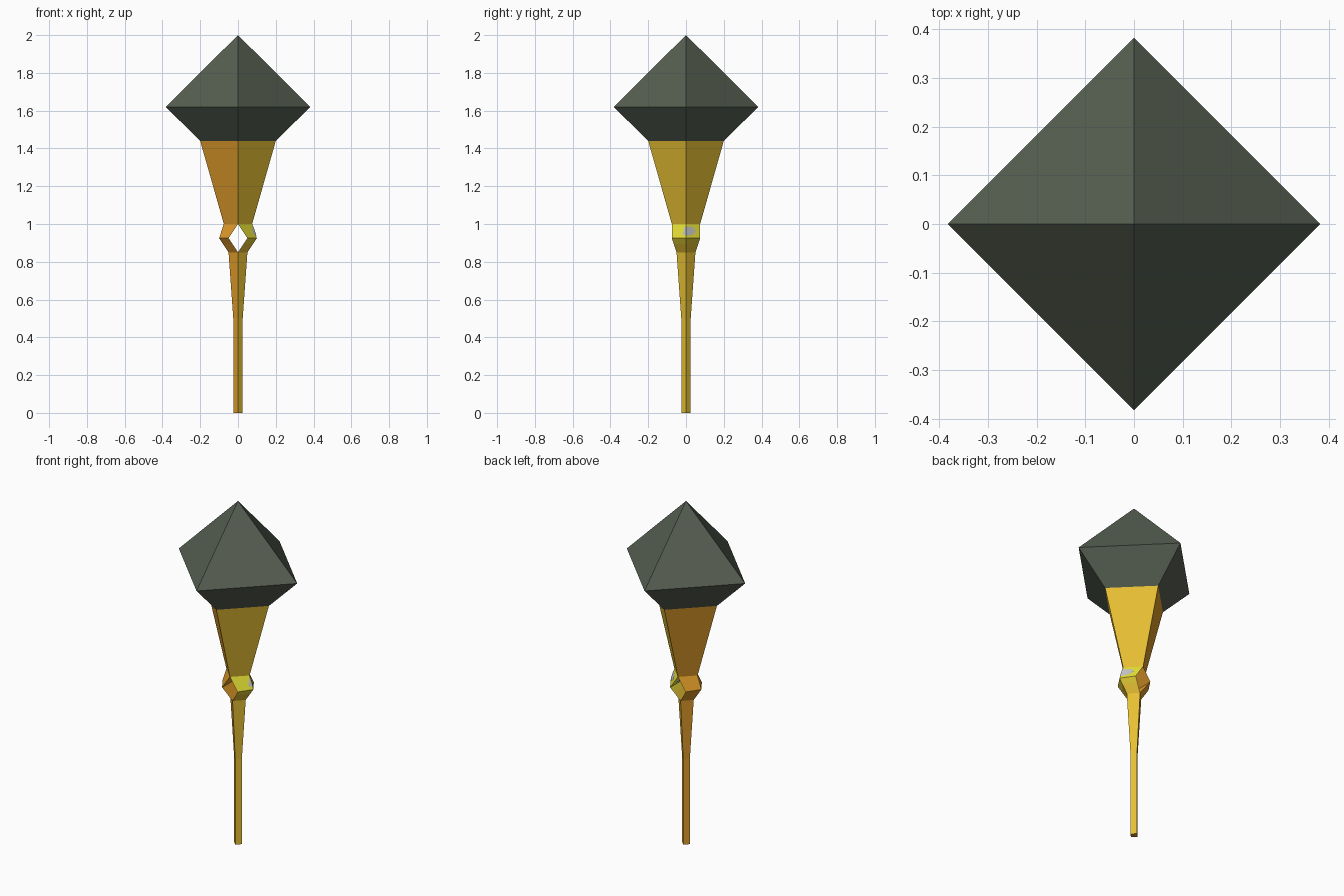
import bpy
import math

if "Cube" in bpy.data.objects:
    bpy.data.objects.remove(bpy.data.objects["Cube"])


def material(name, r, g, b):
    def lin(c):
        c /= 255
        return c / 12.92 if c <= 0.04045 else ((c + 0.055) / 1.055) ** 2.4
    m = bpy.data.materials.new(name)
    m.diffuse_color = (lin(r), lin(g), lin(b), 1)
    m.use_nodes = True
    m.node_tree.nodes["Principled BSDF"].inputs["Base Color"].default_value = m.diffuse_color
    return m


YELLOW = material("gold_yellow", 235, 195, 52)
ORANGE = material("amber_orange", 225, 156, 42)
LIME = material("lime_yellow", 238, 232, 56)
OLIVE = material("olive_yellow", 226, 205, 52)
STONE = material("grey_green_stone", 86, 94, 80)
GREY = material("light_grey", 198, 198, 196)


def make(name, verts, faces, mats, rule):
    """Mesh object whose faces are coloured by rule(face centre) -> slot."""
    me = bpy.data.meshes.new(name)
    me.from_pydata(verts, [], faces)
    for m in mats:
        me.materials.append(m)
    for p in me.polygons:
        p.material_index = rule(p.center)
    ob = bpy.data.objects.new(name, me)
    bpy.context.collection.objects.link(ob)
    return ob


def loft(name, rings, mats, rule, cap=False):
    """Join equal-sized counter-clockwise rings from bottom to top."""
    n = len(rings[0])
    verts = [v for ring in rings for v in ring]
    faces = [(k * n + i, k * n + (i + 1) % n, (k + 1) * n + (i + 1) % n, (k + 1) * n + i)
             for k in range(len(rings) - 1) for i in range(n)]
    if cap:
        faces.append(tuple(reversed(range(n))))
    return make(name, verts, faces, mats, rule)


def diamond(r, z):
    return [(r, 0, z), (0, r, z), (-r, 0, z), (0, -r, z)]


def by_side(c):
    return 0 if c.x > 0.001 else 1


# handle and flared cup: yellow on +x, orange on -x
loft("handle", [diamond(0.025, 0), diamond(0.025, 0.5), diamond(0.05, 0.85)],
     [YELLOW, ORANGE], by_side, cap=True)
loft("cup", [diamond(0.075, 1.0), diamond(0.20, 1.44)], [YELLOW, ORANGE], by_side)

# pointed stone head
R = 0.383
head = [diamond(0.20, 1.44), diamond(R, 1.62)]
verts = head[0] + head[1] + [(0, 0, 2.0)]
faces = [(i, (i + 1) % 4, 4 + (i + 1) % 4, 4 + i) for i in range(4)]
faces += [(4 + i, 4 + (i + 1) % 4, 8) for i in range(4)]
make("head", verts, faces, [STONE], lambda c: 0)


# collar: two triangular halves leaving a diamond hole through y
def half(s, outer, inner, w, z):
    return [(s * outer, 0, z), (s * inner, s * w, z), (s * inner, -s * w, z)]


levels = [(0.05, 0, 0.05, 0.85), (0.08, 0.03, 0.065, 0.895),
          (0.10, 0.05, 0.075, 0.925), (0.075, 0, 0.075, 1.0)]
loft("collar_right", [half(1, *lv) for lv in levels], [LIME, OLIVE, YELLOW],
     lambda c: 0 if c.z > 0.93 else 1 if c.z > 0.895 else 2)
loft("collar_left", [half(-1, *lv) for lv in levels], [ORANGE], lambda c: 0)


# grey spot on the outside and inside of the right collar half
def outer_x(y, z):
    t = (1 - z) / 0.075
    apex, side = 0.075 + 0.025 * t, 0.05 * t
    return apex + (side - apex) * abs(y) / 0.075 + 0.002


def inner_x(y, z):
    return 0.05 * (1 - z) / 0.075 - 0.002


def spot(name, surface, flip):
    ys = sorted([0.01 - 0.04 * math.cos(math.pi * i / 10) for i in range(11)] + [0])
    verts = []
    for y in ys:
        h = 0.024 * math.sqrt(max(0, 1 - ((y - 0.01) / 0.04) ** 2)) + 0.0005
        verts += [(surface(y, z), y, z) for z in (0.963 - h, 0.963 + h)]
    faces = [(2 * i, 2 * i + 2, 2 * i + 3, 2 * i + 1) for i in range(len(ys) - 1)]
    if flip:
        faces = [f[::-1] for f in faces]
    make(name, verts, faces, [GREY], lambda c: 0)


spot("collar_spot_outer", outer_x, False)
spot("collar_spot_inner", inner_x, True)
